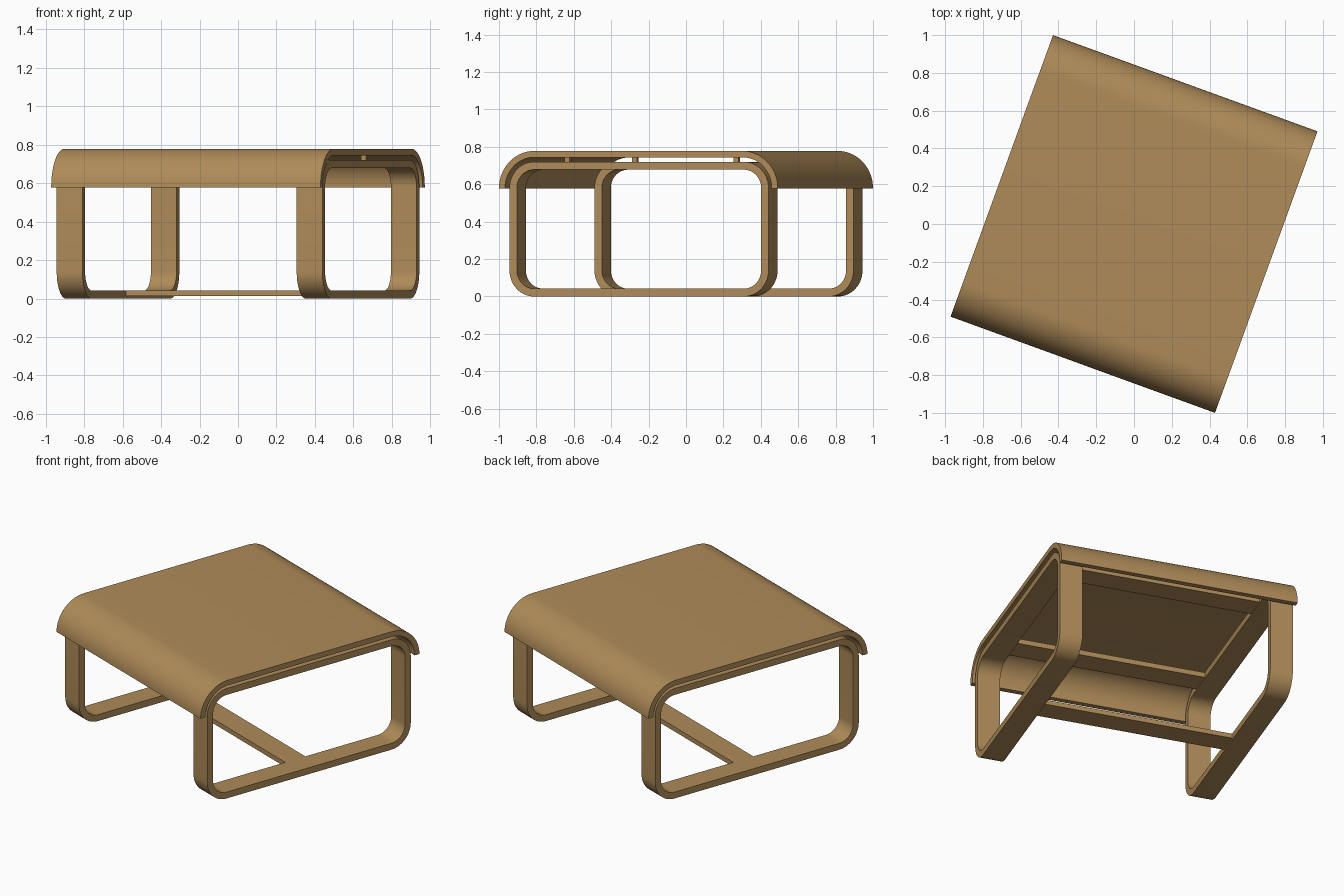
import bpy, bmesh, math
from mathutils import Matrix

if "Cube" in bpy.data.objects:
    bpy.data.objects.remove(bpy.data.objects["Cube"])

TURN = Matrix.Rotation(math.radians(-20), 4, 'Z')   # whole table is turned on the floor

wood = bpy.data.materials.new("warm wood")
wood.diffuse_color = (0.43, 0.26, 0.10, 1)
wood.use_nodes = True
wood.node_tree.nodes["Principled BSDF"].inputs["Base Color"].default_value = wood.diffuse_color


def arc(cy, cz, r, a0, a1, n=14):
    """Points (y, z) along an arc, angles in degrees."""
    return [(cy + r * math.cos(math.radians(a0 + (a1 - a0) * i / n)),
             cz + r * math.sin(math.radians(a0 + (a1 - a0) * i / n))) for i in range(n + 1)]


def band(name, outer, inner, x0, x1, closed):
    """Solid strip between two matching y-z outlines, extruded along x."""
    bm = bmesh.new()
    rings = [[bm.verts.new((x, y, z)) for x, (y, z) in
              ((x0, o), (x1, o), (x1, i), (x0, i))] for o, i in zip(outer, inner)]
    n = len(rings)
    for k in range(n if closed else n - 1):
        a, b = rings[k], rings[(k + 1) % n]
        for j in range(4):
            bm.faces.new((a[j], a[(j + 1) % 4], b[(j + 1) % 4], b[j]))
    if not closed:
        bm.faces.new(rings[0])
        bm.faces.new(rings[-1])
    finish(name, bm)


def box(name, x0, x1, y0, y1, z0, z1):
    bm = bmesh.new()
    bmesh.ops.create_cube(bm, size=1)
    for v in bm.verts:
        v.co = ((x0 + x1) / 2 + v.co.x * (x1 - x0),
                (y0 + y1) / 2 + v.co.y * (y1 - y0),
                (z0 + z1) / 2 + v.co.z * (z1 - z0))
    finish(name, bm)


def finish(name, bm):
    bmesh.ops.recalc_face_normals(bm, faces=bm.faces)
    bmesh.ops.transform(bm, matrix=TURN, verts=bm.verts)
    me = bpy.data.meshes.new(name)
    bm.to_mesh(me)
    bm.free()
    ob = bpy.data.objects.new(name, me)
    bpy.context.collection.objects.link(ob)
    me.materials.append(wood)
    bpy.ops.object.select_all(action='DESELECT')
    ob.select_set(True)
    bpy.context.view_layer.objects.active = ob
    bpy.ops.object.shade_smooth_by_angle(angle=math.radians(30))


# Table top: flat board with both ends bent down
HY, R, T, TOP = 0.793, 0.20, 0.034, 0.778


def top_line(r):
    return (arc(HY - R, TOP - R, r, 0, 90) + arc(-(HY - R), TOP - R, r, 90, 180))


band("table_top", top_line(R), top_line(R - T), -0.745, 0.745, False)

# Leg loops: rounded rectangles of flat bar
LY, LZ, LR, LT = 0.737, 0.72, 0.14, 0.042


def loop_line(r):
    cy = LY - LR
    return (arc(cy, LZ - LR, r, 0, 90) + arc(-cy, LZ - LR, r, 90, 180)
            + arc(-cy, LR, r, 180, 270) + arc(cy, LR, r, 270, 360))


for side, s in (("left", -1), ("right", 1)):
    x0, x1 = sorted((s * 0.593, s * 0.735))
    band(side + "_leg_loop", loop_line(LR), loop_line(LR - LT), x0, x1, True)

# Floor stretcher joining the loops
box("floor_stretcher", -0.6, 0.6, -0.073, 0.073, 0.012, 0.042)

# Upper cross boards, with small spacers carrying the top
for end, e in (("front", -1), ("back", 1)):
    y0, y1 = sorted((e * 0.40, e * 0.55))
    box(end + "_cross_board", -0.6, 0.6, y0, y1, 0.685, 0.718)
    for side, s in (("left", -1), ("right", 1)):
        cx, cy = s * 0.526, e * 0.48
        box(f"{end}_{side}_spacer", cx - 0.014, cx + 0.014, cy - 0.014, cy + 0.014, 0.715, 0.746)
